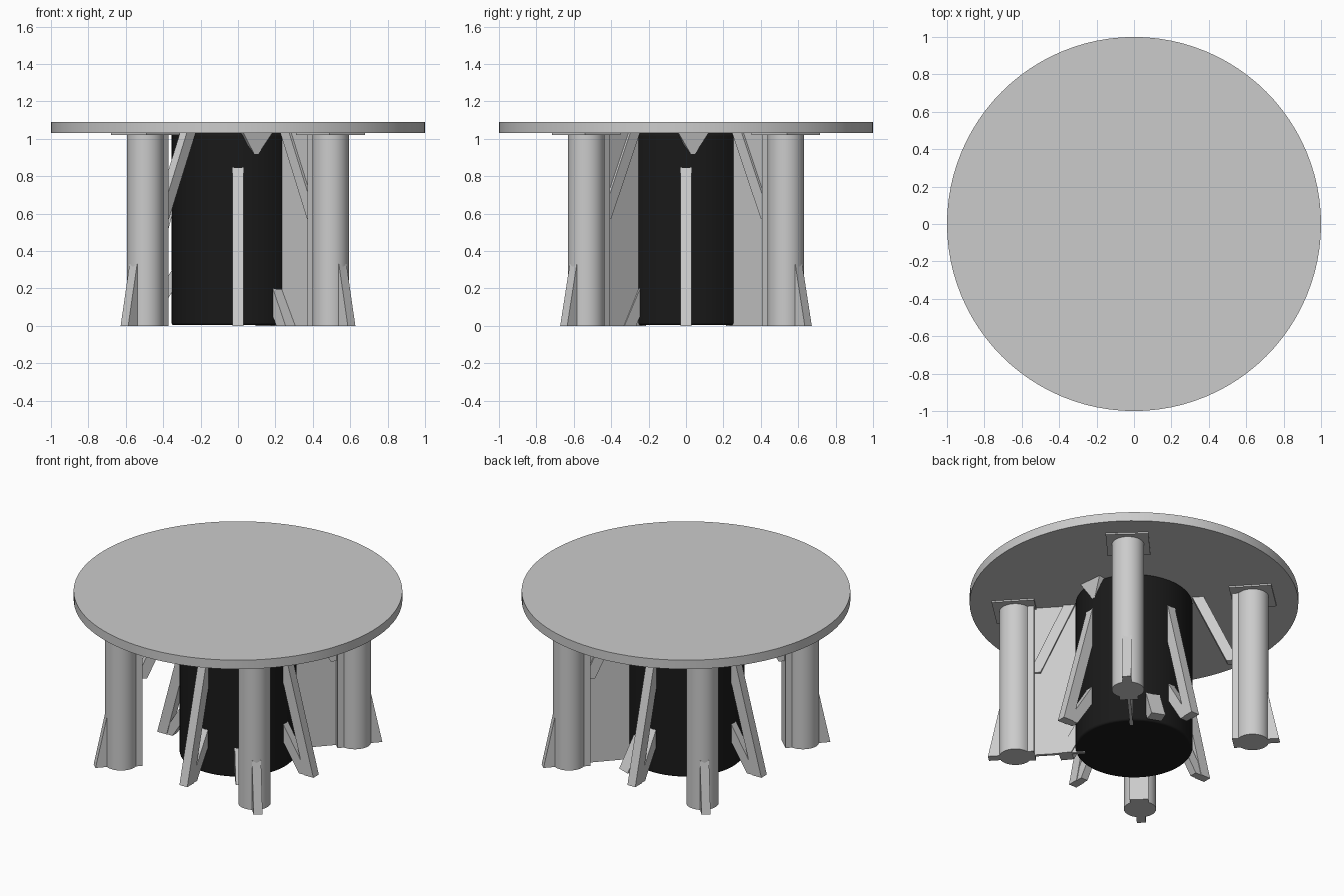
import bpy, bmesh, math

if "Cube" in bpy.data.objects:
    bpy.data.objects.remove(bpy.data.objects["Cube"])

def finish(name, bm, smooth=False, mat=None):
    bmesh.ops.recalc_face_normals(bm, faces=bm.faces)
    me = bpy.data.meshes.new(name)
    bm.to_mesh(me)
    bm.free()
    ob = bpy.data.objects.new(name, me)
    bpy.context.collection.objects.link(ob)
    if mat:
        me.materials.append(mat)
    if smooth:
        bpy.ops.object.select_all(action='DESELECT')
        ob.select_set(True)
        bpy.context.view_layer.objects.active = ob
        bpy.ops.object.shade_smooth_by_angle(angle=math.radians(35))
    return ob

def extrude(bm, pts, vec):
    face = bm.faces.new([bm.verts.new(p) for p in pts])
    new = bmesh.ops.extrude_face_region(bm, geom=[face])['geom']
    bmesh.ops.translate(bm, vec=vec, verts=[v for v in new if isinstance(v, bmesh.types.BMVert)])

def radial(name, profile, width, angle):
    """Flat (radius, height) profile given a thickness, turned to an angle about z."""
    bm = bmesh.new()
    extrude(bm, [(r, -width / 2, z) for r, z in profile], (0, width, 0))
    ob = finish(name, bm)
    ob.rotation_euler.z = angle
    return ob

def drum(name, radius, z0, z1, bevel, mat=None):
    bm = bmesh.new()
    n = 96
    extrude(bm, [(radius * math.cos(i * math.tau / n), radius * math.sin(i * math.tau / n), z0)
                 for i in range(n)], (0, 0, z1 - z0))
    ob = finish(name, bm, True, mat)
    if bevel:
        m = ob.modifiers.new("rounded_rim", 'BEVEL')
        m.width, m.segments = bevel, 3
    return ob

black = bpy.data.materials.new("black")
black.diffuse_color = (0.01, 0.01, 0.01, 1)
black.use_nodes = True
black.node_tree.nodes["Principled BSDF"].inputs["Base Color"].default_value = black.diffuse_color

# Round top and dark central drum
drum("table_top", 1.0, 1.03, 1.09, 0)
drum("central_drum", 0.355, 0.004, 1.03, 0.012, black)

# Four corner legs with plates, foot fins and braces
LX, LY = 0.495, 0.533
R = math.hypot(LX, LY)
for sx in (-1, 1):
    for sy in (-1, 1):
        a = math.atan2(sy * LY, sx * LX)
        # rounded column with a narrower flat rib on its inner side
        bm = bmesh.new()
        arc = [math.radians(-145 + 290 * i / 28) for i in range(29)]
        pts = [(R + 0.098 * math.cos(t), 0.098 * math.sin(t), 0) for t in arc]
        pts += [(R - 0.12, 0.057, 0), (R - 0.12, -0.057, 0)]
        extrude(bm, pts, (0, 0, 1.03))
        finish("corner_leg", bm, True).rotation_euler.z = a
        radial("leg_plate", [(R - 0.13, 1.02), (R + 0.13, 1.02), (R + 0.13, 1.032), (R - 0.13, 1.032)], 0.26, a)
        radial("foot_fin", [(R + 0.07, 0), (R + 0.165, 0), (R + 0.095, 0.33), (R + 0.07, 0.33)], 0.055, a)
        radial("upper_brace", [(0.36, 1.03), (0.43, 1.03), (0.64, 0.57), (0.57, 0.57)], 0.05, a)
        # web panel joins the drum to the legs on one side
        if sx > 0:
            radial("web_panel", [(0.3, 0), (R - 0.1, 0), (R - 0.1, 1.03), (0.3, 1.03)], 0.02, a)

# Leaning stays on the four sides of the drum
for i in range(4):
    a = i * math.pi / 2
    radial("side_stay", [(0.51, 0), (0.58, 0), (0.305, 1.03), (0.235, 1.03)], 0.058, a)
    radial("lower_stay", [(0.47, 0), (0.54, 0), (0.34, 0.32), (0.30, 0.26)], 0.05, a)

# Inner struts whose ends poke through the drum
for deg in (-51, 69):
    radial("inner_strut", [(0.38, 0), (0.46, 0), (0.33, 0.24), (0.27, 0.2)], 0.09, math.radians(deg))
for deg in (-74, 6):
    bm = bmesh.new()
    extrude(bm, [(0.3, -0.08, 1.03), (0.3, 0.08, 1.03), (0.3, 0, 0.87)], (0.085, 0, 0))
    for v in bm.verts:
        if v.co.x > 0.35 and v.co.z < 1:
            v.co.x = 0.35
            v.co.z = 0.9
    finish("top_wedge", bm).rotation_euler.z = math.radians(deg)
